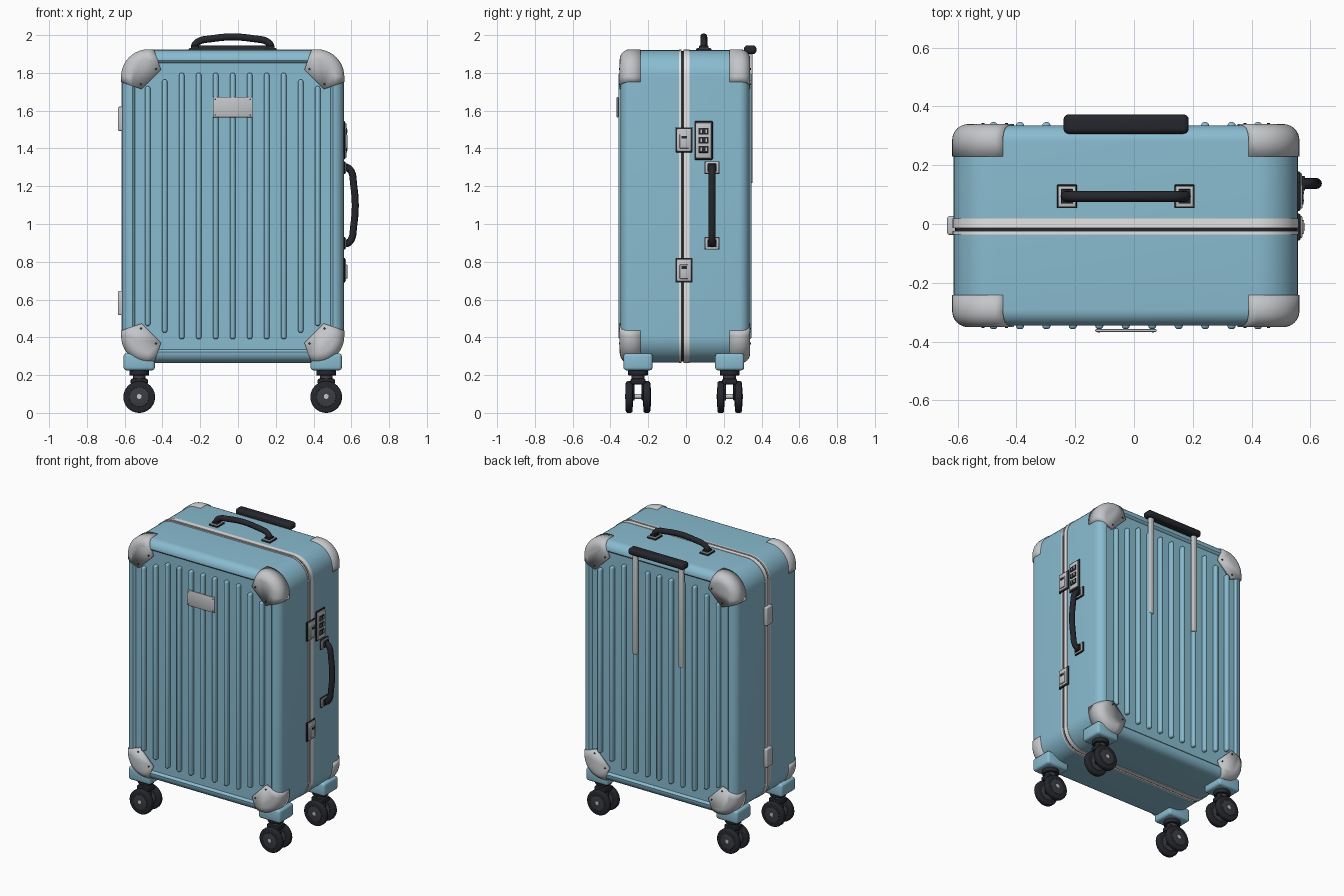
import bpy, bmesh
from math import sin, cos, pi, radians
from mathutils import Matrix, Vector

cube = bpy.data.objects.get("Cube")
if cube:
    bpy.data.objects.remove(cube, do_unlink=True)

CX, CY, CZ = -0.028, -0.008, 1.0935      # case centre
HW, HH, RAD = 0.586, 0.8265, 0.14        # half width, half height, corner radius
FACE = {-1: -0.346, 1: 0.335}            # front and back face positions
SEAM = {-1: -0.03, 1: 0.012}


def material(name, rgb, rough=0.5):
    m = bpy.data.materials.new(name)
    m.use_nodes = True
    m.diffuse_color = (*rgb, 1)
    bsdf = next(n for n in m.node_tree.nodes if n.type == 'BSDF_PRINCIPLED')
    bsdf.inputs["Base Color"].default_value = (*rgb, 1)
    bsdf.inputs["Roughness"].default_value = rough
    return m


BLUE = material("sky_blue", (0.25, 0.5, 0.63))
SILVER = material("silver_grey", (0.55, 0.56, 0.58))
TRIM = material("pale_trim", (0.78, 0.78, 0.78))
BLACK = material("soft_black", (0.018, 0.02, 0.026))
DARK = material("dark_grey", (0.045, 0.047, 0.055))


def finish(bm, name, mat):
    me = bpy.data.meshes.new(name)
    bmesh.ops.recalc_face_normals(bm, faces=bm.faces)
    bm.to_mesh(me)
    bm.free()
    return add_mesh(me, name, mat)


def add_mesh(me, name, mat):
    me.materials.clear()
    me.materials.append(mat)
    me.shade_smooth()
    me.set_sharp_from_angle(angle=radians(35))
    ob = bpy.data.objects.new(name, me)
    bpy.context.collection.objects.link(ob)
    return ob


def box(name, x, y, z, mat, bevel=0.0, segs=2):
    """Box from (min, max) pairs, with rounded edges."""
    bm = bmesh.new()
    mid = Vector([(a + b) / 2 for a, b in (x, y, z)])
    size = Vector([b - a for a, b in (x, y, z)])
    bmesh.ops.create_cube(bm, size=1, matrix=Matrix.Translation(mid) @ Matrix.Diagonal((*size, 1)))
    if bevel:
        bmesh.ops.bevel(bm, geom=bm.edges[:], offset=bevel, segments=segs,
                        profile=0.5, affect='EDGES', clamp_overlap=True)
    return finish(bm, name, mat)


def cylinder(name, centre, r, depth, mat, axis='Z', bevel=0.0, r2=None, sides=32):
    bm = bmesh.new()
    turn = {'Z': Matrix(), 'Y': Matrix.Rotation(pi / 2, 4, 'X'), 'X': Matrix.Rotation(pi / 2, 4, 'Y')}[axis]
    bmesh.ops.create_cone(bm, cap_ends=True, segments=sides, radius1=r, radius2=r2 or r, depth=depth)
    if bevel:
        rims = [e for e in bm.edges if abs(e.verts[0].co.z - e.verts[1].co.z) < 1e-5]
        bmesh.ops.bevel(bm, geom=rims, offset=bevel, segments=3, profile=0.5, affect='EDGES')
    bm.transform(Matrix.Translation(centre) @ turn)
    return finish(bm, name, mat)


def outline(inset, y):
    """Rounded rectangle around the case at depth y."""
    r, pts = RAD - inset, []
    for k, (sx, sz) in enumerate(((1, 1), (-1, 1), (-1, -1), (1, -1))):
        for i in range(11):
            a = (k + i / 10) * pi / 2
            pts.append((CX + sx * (HW - RAD) + r * cos(a), y, CZ + sz * (HH - RAD) + r * sin(a)))
    return pts


def loft(sections):
    """Closed solid through (inset, y) sections."""
    bm = bmesh.new()
    rings = [[bm.verts.new(p) for p in outline(*s)] for s in sections]
    n = len(rings[0])
    for a, b in zip(rings, rings[1:]):
        for i in range(n):
            bm.faces.new((a[i], a[(i + 1) % n], b[(i + 1) % n], b[i]))
    bm.faces.new(rings[0])
    bm.faces.new(rings[-1])
    bmesh.ops.recalc_face_normals(bm, faces=bm.faces)
    return bm


def shell_sections(s, grow=0.0):
    edge, f = 0.055, FACE[s] + s * grow
    arc = [(edge * (1 - cos(a)) - grow, f - s * edge * (1 - sin(a)))
           for a in [i * pi / 16 for i in range(9)]]
    return [(-grow, SEAM[s])] + arc


# Two case halves with sunken ribbed panels
for s, side in ((-1, "front"), (1, "back")):
    f = FACE[s]
    panel = [(0.062, f - s * 0.004), (0.068, f - s * 0.015)]
    finish(loft(shell_sections(s) + panel), side + "_shell", BLUE)
    for i in range(-5, 6):
        cut = max(0, abs(i) - 3) * 0.035
        x = CX + i * 0.09
        ys = sorted((f - s * 0.03, f + s * 0.012))
        box(side + "_rib", (x - 0.014, x + 0.014), ys, (0.39 + cut, 1.8 - cut), BLUE, 0.012, 3)

# Seam frame and closing strip
for name, y0, y1, inset, mat in (("front_trim", -0.036, -0.024, -0.003, TRIM),
                                 ("seam_strip", -0.026, -0.01, 0.005, BLACK),
                                 ("back_trim", -0.013, 0.018, -0.003, TRIM)):
    finish(loft([(inset, y0), (inset, y1)]), name, mat)

# Corner guards, trimmed from an enlarged shell
for s, side in ((-1, "front"), (1, "back")):
    for sx in (-1, 1):
        for sz in (-1, 1):
            bm = loft(shell_sections(s, 0.005))
            corner = Vector((CX + sx * HW, FACE[s], CZ + sz * HH))

            def trim(u, v, normal):
                bmesh.ops.bisect_plane(
                    bm, geom=bm.verts[:] + bm.edges[:] + bm.faces[:], clear_outer=True,
                    plane_co=corner + Vector((-sx * u, 0, -sz * v)), plane_no=normal)

            trim(0.17, 0, Vector((-sx, 0, 0.35 * sz)))
            trim(0, 0.17, Vector((0.35 * sx, 0, -sz)))
            trim(0.155, 0.155, Vector((-sx, 0, -sz)))
            bmesh.ops.bisect_plane(bm, geom=bm.verts[:] + bm.edges[:] + bm.faces[:], clear_outer=True,
                                   plane_co=corner - Vector((0, s * 0.105, 0)), plane_no=(0, -s, 0))
            guard = finish(bm, side + "_corner_guard", SILVER)
            mod = guard.modifiers.new("thickness", 'SOLIDIFY')
            mod.thickness, mod.offset = 0.018, -1
            for u, v in ((0.18, 0.1), (0.1, 0.18)):
                cylinder("guard_rivet", corner + Vector((-sx * u, s * 0.005, -sz * v)),
                         0.005, 0.006, DARK, 'Y', sides=10)

# Casters: blue mount, fork and twin wheels
for x in (CX - 0.495, CX + 0.495):
    for y in (-0.254, 0.231):
        box("caster_mount", (x - 0.083, x + 0.083), (y - 0.077, y + 0.077), (0.225, 0.315), BLUE, 0.016, 3)
        cylinder("caster_collar", (x, y, 0.213), 0.052, 0.03, BLACK, bevel=0.004)
        cylinder("caster_neck", (x, y, 0.187), 0.034, 0.04, DARK)
        box("fork_bridge", (x - 0.046, x + 0.046), (y - 0.04, y + 0.04), (0.15, 0.182), BLACK, 0.01)
        cylinder("axle", (x, y, 0.087), 0.013, 0.14, SILVER, 'Y', sides=16)
        for s in (-1, 1):
            w = y + s * 0.047
            arm = y + s * 0.025
            box("fork_arm", (x - 0.024, x + 0.024), (arm - 0.006, arm + 0.006), (0.065, 0.16), BLACK, 0.004)
            cylinder("wheel_tyre", (x, w, 0.084), 0.084, 0.036, BLACK, 'Y', bevel=0.01, sides=40)
            cylinder("wheel_hub", (x, w, 0.084), 0.052, 0.041, DARK, 'Y', bevel=0.003)


def carry_handle(name, origin, along, out, lift):
    """Arched tube handle on two square mounts."""
    along, out, origin = Vector(along), Vector(out), Vector(origin)
    cu = bpy.data.curves.new(name, 'CURVE')
    cu.dimensions, cu.bevel_depth, cu.bevel_resolution = '3D', 0.0185, 4
    cu.use_fill_caps, cu.resolution_u = True, 8
    sp = cu.splines.new('BEZIER')
    path = [(-0.205, 0.0), (-0.195, 0.55), (-0.11, 0.97), (0.11, 0.97), (0.195, 0.55), (0.205, 0.0)]
    sp.bezier_points.add(len(path) - 1)
    for p, (t, h) in zip(sp.bezier_points, path):
        p.co = origin + along * t + out * h * lift
        p.handle_left_type = p.handle_right_type = 'AUTO'
    tmp = bpy.data.objects.new(name + "_path", cu)
    bpy.context.collection.objects.link(tmp)
    me = bpy.data.meshes.new_from_object(tmp.evaluated_get(bpy.context.evaluated_depsgraph_get()))
    bpy.data.objects.remove(tmp, do_unlink=True)
    add_mesh(me, name, BLACK)
    for t in (-0.2, 0.2):
        for part, half, top, mat in (("_plate_rim", 0.034, 0.008, BLACK), ("_plate", 0.03, 0.013, SILVER),
                                     ("_socket", 0.021, 0.024, BLACK)):
            across = Vector((0, 0.04 / 0.034 * half, 0))
            a = origin + along * (t - half) - across - out * 0.01
            b = origin + along * (t + half) + across + out * top
            box(name + part, *[tuple(sorted(q)) for q in zip(a, b)], mat, 0.003)


carry_handle("top_handle", (CX, 0.094, 1.92), (1, 0, 0), (0, 0, 1), 0.063)
carry_handle("side_handle", (0.558, 0.138, 1.098), (0, 0, 1), (1, 0, 0), 0.056)

# Telescopic pull handle
box("pull_grip", (-0.24, 0.186), (0.307, 0.373), (1.9, 1.945), BLACK, 0.018, 4)
for x in (CX - 0.175, CX + 0.175):
    box("pull_rod", (x - 0.017, x + 0.017), (0.325, 0.353), (1.215, 1.91), SILVER, 0.008, 3)

# Latches over the seam
for z in (1.445, 0.755):
    box("latch_rim", (0.55, 0.566), (-0.056, 0.035), (z - 0.066, z + 0.066), BLACK, 0.004)
    box("latch_plate", (0.555, 0.573), (-0.048, 0.028), (z - 0.059, z + 0.059), SILVER, 0.005)
    box("latch_lever", (0.56, 0.579), (-0.034, 0.014), (z - 0.045, z + 0.03), SILVER, 0.004)
    box("latch_slot", (0.565, 0.581), (-0.024, 0.004), (z + 0.008, z + 0.022), BLACK)

# Combination lock with three dials
box("lock_rim", (0.55, 0.566), (0.044, 0.142), (1.34, 1.545), BLACK, 0.005)
box("lock_plate", (0.555, 0.574), (0.052, 0.134), (1.348, 1.537), SILVER, 0.006)
for z in (1.395, 1.443, 1.491):
    box("dial_window", (0.56, 0.577), (0.066, 0.12), (z - 0.018, z + 0.018), BLACK, 0.003)
    for y in (0.08, 0.106):
        box("dial_mark", (0.57, 0.579), (y - 0.004, y + 0.004), (z - 0.009, z + 0.009), SILVER)

# Hinges on the other side
for z in (1.557, 0.582):
    box("hinge", (-0.636, -0.6), (-0.037, 0.027), (z - 0.064, z + 0.064), SILVER, 0.008, 3)

# Blank plate on the front with corner rivets
box("name_plate", (-0.132, 0.077), (-0.367, -0.358), (1.565, 1.672), SILVER, 0.003)
for x in (-0.12, 0.065):
    for z in (1.577, 1.66):
        cylinder("plate_rivet", (x, -0.367, z), 0.004, 0.004, DARK, 'Y', sides=10)
